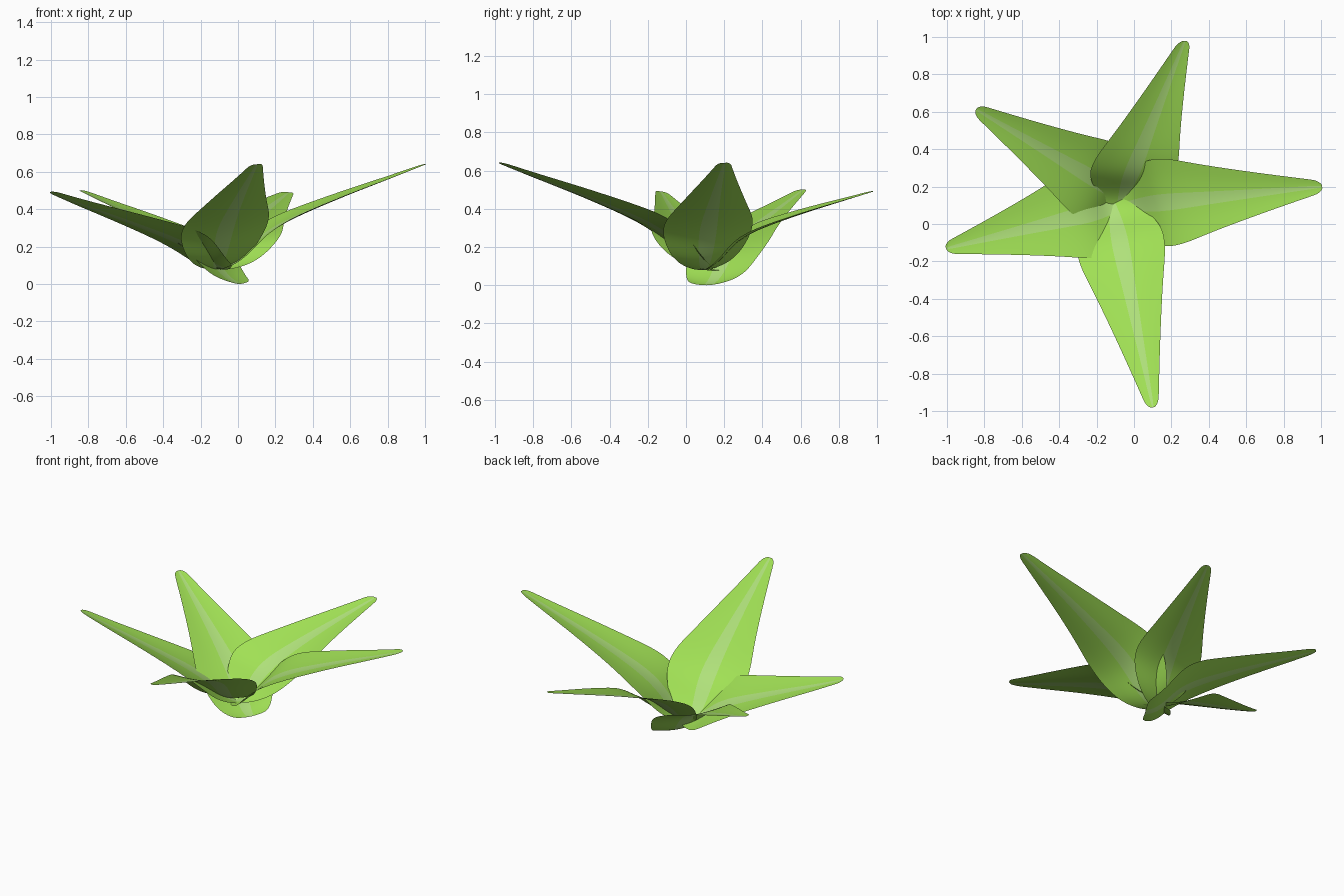
import bpy
from mathutils import Vector

if "Cube" in bpy.data.objects:
    bpy.data.objects.remove(bpy.data.objects["Cube"])


def material(name, rgb):
    m = bpy.data.materials.new(name)
    m.diffuse_color = (*rgb, 1)
    m.use_nodes = True
    m.node_tree.nodes["Principled BSDF"].inputs["Base Color"].default_value = m.diffuse_color
    return m


LEAF_GREEN = material("leaf green", (0.355, 0.75, 0.09))
RIB_GREEN = material("pale rib green", (0.43, 0.75, 0.195))

# Leaf midline: share of reach, share of rise, half width
ROWS = [(0, 0, .06), (.045, .025, .12), (.10, .10, .18), (.155, .225, .222),
        (.21, .33, .24), (.295, .435, .23), (.41, .54, .19), (.62, .71, .13),
        (.81, .85, .08), (.94, .95, .047), (.985, .985, .036), (1.005, 1, .012)]
# Positions across the blade; the two middle strips are the rib
COLS = [-1, -.55, -.15, 0, .15, .55, 1]


def leaf(name, base, tip, width, roll, skew, power=1, blunt=0):
    """Cupped blade from base to tip; roll lifts the counter-clockwise edge,
    power bends the midline, blunt widens the base."""
    base, tip = Vector(base), Vector(tip)
    run = Vector((tip.x - base.x, tip.y - base.y, 0))
    rise = tip.z - base.z
    out = run.normalized()
    side = Vector((-out.y, out.x, 0))
    verts = []
    for u, h, w in ROWS:
        for v in COLS:
            s = v * (w * width + blunt * max(0, 1 - u / .15))
            z = rise * h ** power + s * roll + abs(s) * abs(v) * 0.13
            verts.append(base + run * u + side * s - out * (s * skew)
                         + Vector((0, 0, z)))
    n = len(COLS)
    faces = [(r * n + c, (r + 1) * n + c, (r + 1) * n + c + 1, r * n + c + 1)
             for r in range(len(ROWS) - 1) for c in range(n - 1)]
    mesh = bpy.data.meshes.new(name)
    mesh.from_pydata(verts, [], faces)
    mesh.materials.append(LEAF_GREEN)
    mesh.materials.append(RIB_GREEN)
    for i, p in enumerate(mesh.polygons):
        p.use_smooth = True
        p.material_index = 1 if i % (n - 1) in (2, 3) else 0
    ob = bpy.data.objects.new(name, mesh)
    bpy.context.collection.objects.link(ob)
    sub = ob.modifiers.new("smooth", 'SUBSURF')
    sub.levels = sub.render_levels = 2


# Two tall leaves, then three lower ones
leaf("right_leaf", (-.09, .09, .08), (1.0, .2, .64), 1.0, .04, .08)
leaf("front_leaf", (-.12, .13, .08), (.1, -.975, .64), 1.0, .11, .03)
leaf("back_leaf", (-.08, .10, .08), (.27, .975, .49), .9, .1, .33, .85)
leaf("back_left_leaf", (.01, .11, 0), (-.84, .61, .5), .95, -.02, 0, 1, .05)
leaf("left_leaf", (-.05, .10, .08), (-1.0, -.13, .49), 1.0, .17, .12, 1.2)
